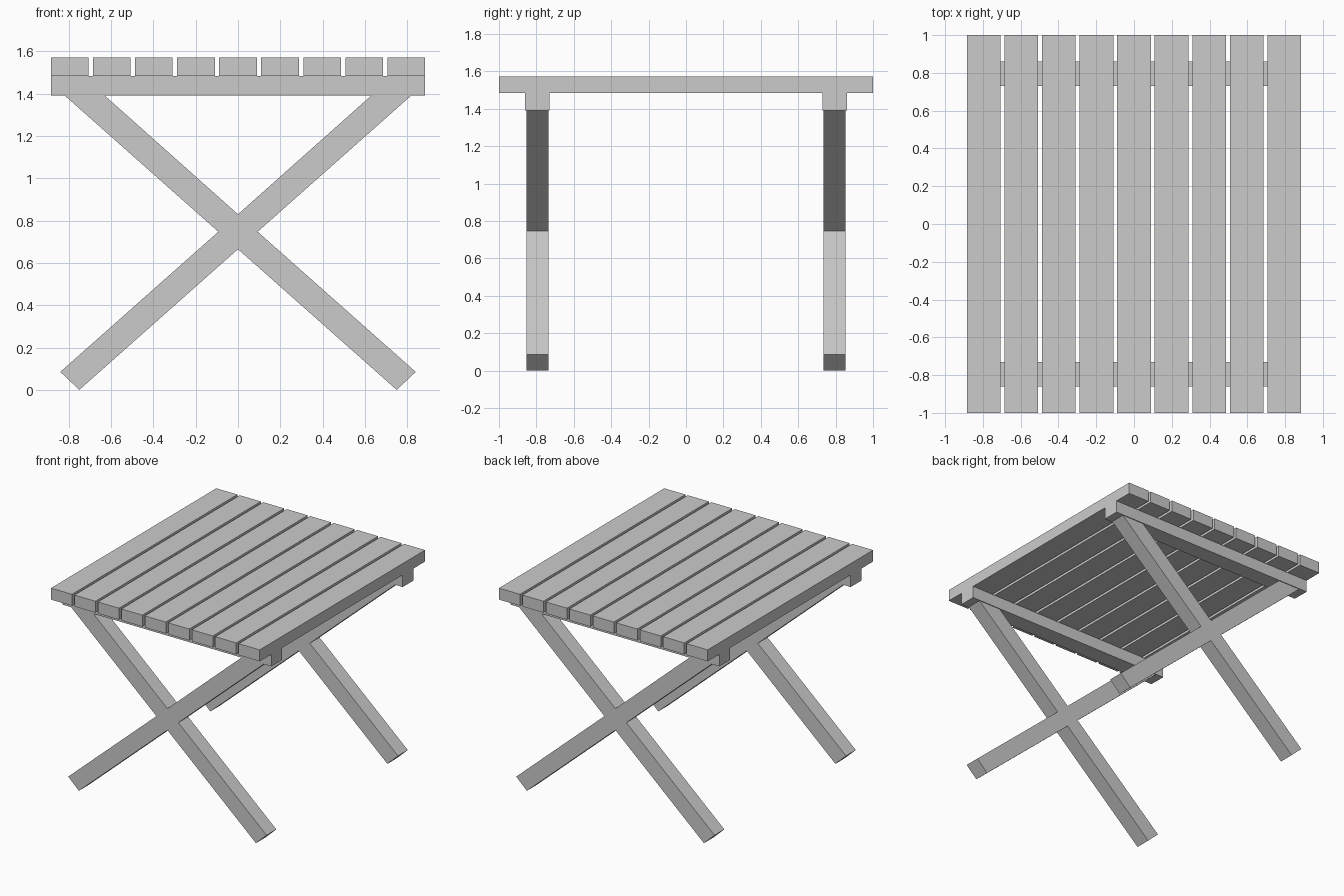
import bpy
import bmesh

cube = bpy.data.objects.get("Cube")
if cube:
    bpy.data.objects.remove(cube, do_unlink=True)

grey = bpy.data.materials.new("plain_grey")
grey.use_nodes = True
colour = (0.6, 0.6, 0.6, 1)
grey.diffuse_color = colour
grey.node_tree.nodes["Principled BSDF"].inputs["Base Color"].default_value = colour


def extrude_profile(name, points, y_mid, depth):
    """Extrude an (x, z) outline along y, centred on y_mid."""
    bm = bmesh.new()
    face = bm.faces.new([bm.verts.new((x, y_mid - depth / 2, z)) for x, z in points])
    result = bmesh.ops.extrude_face_region(bm, geom=[face])
    verts = [v for v in result["geom"] if isinstance(v, bmesh.types.BMVert)]
    bmesh.ops.translate(bm, verts=verts, vec=(0, depth, 0))
    bmesh.ops.recalc_face_normals(bm, faces=bm.faces)
    mesh = bpy.data.meshes.new(name)
    bm.to_mesh(mesh)
    bm.free()
    mesh.materials.append(grey)
    obj = bpy.data.objects.new(name, mesh)
    bpy.context.collection.objects.link(obj)
    return obj


def box(name, x_mid, width, z0, z1, y_mid, depth):
    x0, x1 = x_mid - width / 2, x_mid + width / 2
    return extrude_profile(name, [(x0, z0), (x1, z0), (x1, z1), (x0, z1)], y_mid, depth)


HALF_WIDTH = 0.884
BEAM_BOTTOM, BEAM_TOP, TABLE_TOP = 1.392, 1.484, 1.572
SLATS, SLAT_WIDTH = 9, 0.178
LEG_Y = 0.795

# Table top slats, running front to back
pitch = (2 * HALF_WIDTH - SLAT_WIDTH) / (SLATS - 1)
for i in range(SLATS):
    x = (i - (SLATS - 1) / 2) * pitch
    box(f"slat_{i + 1}", x, SLAT_WIDTH, BEAM_TOP, TABLE_TOP, 0, 2)

# Right half of the crossed-leg outline, from lower crotch to upper crotch
half = [(0, 0.665), (0.75, 0), (0.84, 0.085), (0.093, 0.7475),
        (0.829, 1.4), (0.64, 1.4), (0, 0.83)]
outline = half + [(-x, z) for x, z in reversed(half[1:-1])]

# Cross beam and crossed legs at each end
for end, side in (("front", -1), ("back", 1)):
    box(f"{end}_beam", 0, 2 * HALF_WIDTH, BEAM_BOTTOM, BEAM_TOP, side * LEG_Y, 0.13)
    extrude_profile(f"{end}_crossed_legs", outline, side * LEG_Y, 0.118)
